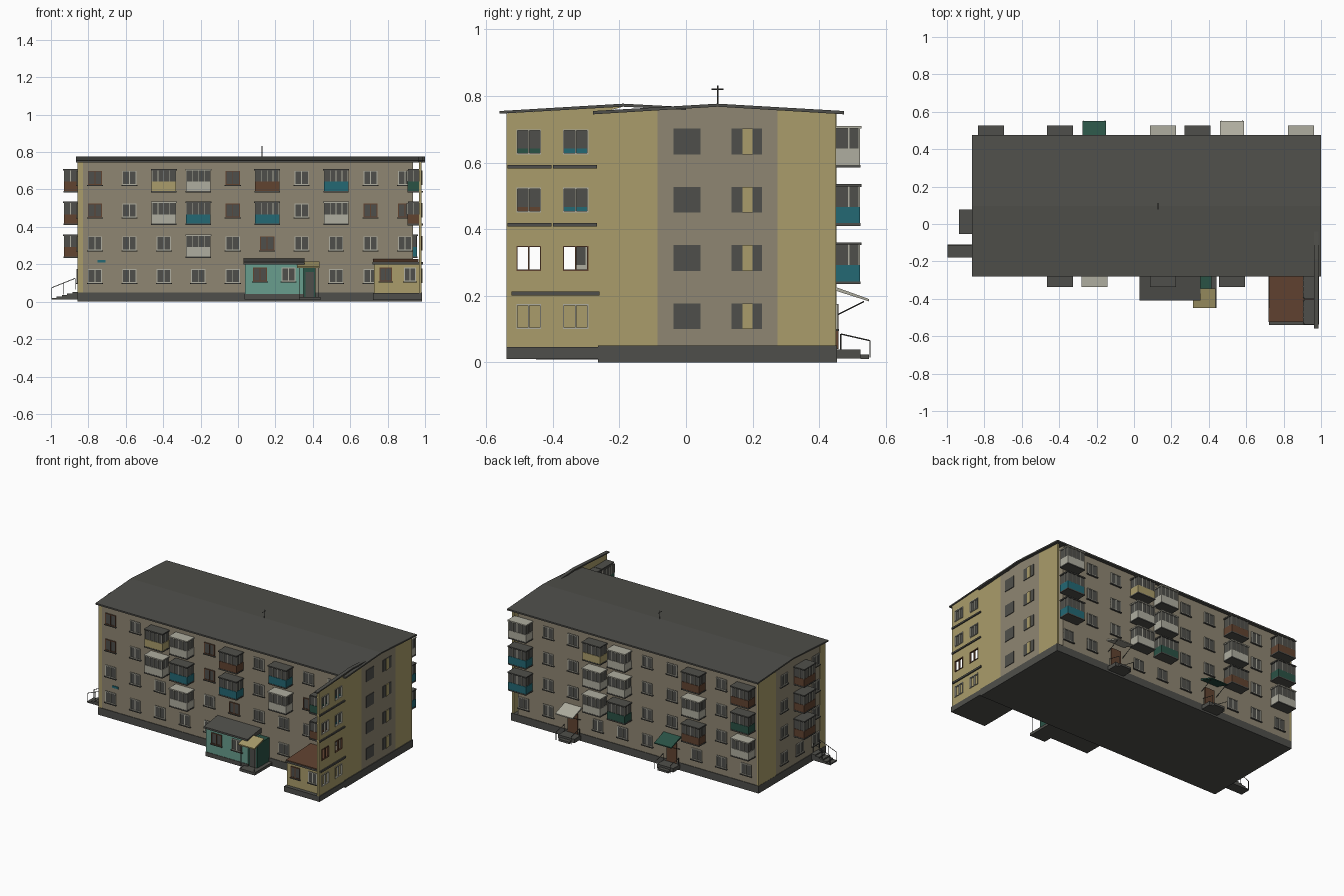
import bpy
import bmesh
from mathutils import Matrix, Vector

if "Cube" in bpy.data.objects:
    bpy.data.objects.remove(bpy.data.objects["Cube"])

COLOURS = {
    "yellow": (.40, .335, .145), "plaster": (.275, .24, .17), "dark": (.078, .078, .07),
    "pale": (.43, .42, .35), "blue": (.017, .14, .175), "brown": (.12, .056, .03),
    "green": (.023, .085, .06), "turquoise": (.14, .34, .27),
}
NAMES = list(COLOURS)
MATERIALS = []
for label, rgb in COLOURS.items():
    mat = bpy.data.materials.new(label)
    mat.use_nodes = True
    mat.diffuse_color = (*rgb, 1)
    shader = mat.node_tree.nodes["Principled BSDF"]
    shader.inputs["Base Color"].default_value = (*rgb, 1)
    shader.inputs["Roughness"].default_value = .9
    MATERIALS.append(mat)


class Part:
    """Collects boxes, prisms and rods into one named object."""

    def __init__(self, name):
        self.name, self.bm = name, bmesh.new()

    def paint(self, verts, colour):
        for face in {f for v in verts for f in v.link_faces}:
            face.material_index = NAMES.index(colour)

    def box(self, xs, ys, zs, colour):
        lo, hi = Vector(map(min, (xs, ys, zs))), Vector(map(max, (xs, ys, zs)))
        m = Matrix.Translation((lo + hi) / 2) @ Matrix.Diagonal((*(hi - lo), 1))
        self.paint(bmesh.ops.create_cube(self.bm, size=1, matrix=m)["verts"], colour)

    def prism(self, xs, profile, colour):
        """Extrudes a (y, z) profile along x."""
        face = self.bm.faces.new([self.bm.verts.new((xs[0], y, z)) for y, z in profile])
        out = bmesh.ops.extrude_face_region(self.bm, geom=[face])["geom"]
        top = [g for g in out if isinstance(g, bmesh.types.BMVert)]
        bmesh.ops.translate(self.bm, verts=top, vec=(xs[1] - xs[0], 0, 0))
        self.paint(top + list(face.verts), colour)

    def rod(self, a, b, colour="dark", r=.002):
        a, b = Vector(a), Vector(b)
        m = Matrix.Translation((a + b) / 2) @ (b - a).to_track_quat("Z", "Y").to_matrix().to_4x4()
        made = bmesh.ops.create_cone(self.bm, cap_ends=True, segments=6, radius1=r,
                                     radius2=r, depth=(b - a).length, matrix=m)
        self.paint(made["verts"], colour)

    def done(self):
        bmesh.ops.recalc_face_normals(self.bm, faces=self.bm.faces)
        mesh = bpy.data.meshes.new(self.name)
        self.bm.to_mesh(mesh)
        self.bm.free()
        for m in MATERIALS:
            mesh.materials.append(m)
        bpy.context.collection.objects.link(bpy.data.objects.new(self.name, mesh))


LEFT, RIGHT, FRONT, BACK = -.855, .98, -.26, .45
END, RIDGE, EAVE, PEAK = .936, .095, .748, .768
FLOORS = [.1, .275, .45, .625]
COLUMNS = [-.765 + .1842 * i for i in range(10)]


def on_side(part, side, us, ds, zs, colour):
    """Box on a facade: us runs along it, ds is the distance outwards."""
    if side in ("front", "back"):
        ys = [FRONT - d if side == "front" else BACK + d for d in ds]
        part.box(us, ys, zs, colour)
    else:
        xs = [LEFT - d if side == "left" else RIGHT + d for d in ds]
        part.box(xs, us, zs, colour)


def window(part, side, u, z, frame="pale", w=.076, h=.075, base=0):
    a, b, t = u - w / 2, u + w / 2, .005
    on_side(part, side, (a, b), (base - .002, base + .003), (z, z + h), "dark")
    for x in (a, u - t / 2, b - t):
        on_side(part, side, (x, x + t), (base, base + .006), (z, z + h), frame)
    for zz in (z, z + h - t):
        on_side(part, side, (a, b), (base, base + .006), (zz, zz + t), frame)
    on_side(part, side, (a - t, b + t), (base, base + .01), (z - .006, z), "dark")


def balcony(part, side, u, z, colour, w=.135, out=.07, base=0):
    a, b, far = u - w / 2, u + w / 2, base + out
    frame = "pale"
    on_side(part, side, (a, b), (base, far), (z, z + .008), "dark")
    on_side(part, side, (a + .002, b - .002), (base, far - .002), (z + .008, z + .057), colour)
    on_side(part, side, (a + .005, b - .005), (base, far - .005), (z + .057, z + .117), "dark")
    for i in range(5):
        x = a + .002 + (w - .008) * i / 4
        on_side(part, side, (x, x + .004), (far - .006, far - .002), (z + .057, z + .117), frame)
    for x in (a + .002, b - .006):
        on_side(part, side, (x, x + .004), (base + out / 2, base + out / 2 + .004),
                (z + .057, z + .117), frame)
    roof = "pale" if colour == "pale" else "dark"
    on_side(part, side, (a - .002, b + .002), (base, far + .002), (z + .117, z + .125), roof)


# Plinth and main body
plinth = Part("plinth")
plinth.box((LEFT - .004, .985), (FRONT - .004, BACK + .004), (0, .05), "dark")
plinth.box((.722, .985), (-.54, FRONT), (.01, .046), "dark")
plinth.done()

body = Part("main_walls")
body.prism((LEFT, END), [(FRONT, .05), (BACK, .05), (BACK, EAVE), (RIDGE, PEAK), (FRONT, EAVE)], "plaster")
body.box((LEFT - .002, -.83), (FRONT - .003, -.2), (.05, EAVE), "yellow")
body.box((LEFT - .003, LEFT + .01), (.27, BACK + .002), (.05, EAVE), "yellow")
body.done()


def gable_z(y, ridge=RIDGE, edge=BACK):
    return PEAK - (PEAK - EAVE) * abs(y - ridge) / abs(edge - ridge)


# Right gable wall in three painted strips
gable = Part("right_gable_wall")
for y0, y1, colour in ((FRONT, -.085, "yellow"), (-.085, .275, "plaster"), (.275, BACK, "yellow")):
    top = [(y, gable_z(y)) for y in (y1, RIDGE, y0) if y0 <= y <= y1]
    gable.prism((.968, RIGHT), [(y0, .05), (y1, .05)] + top, colour)
gable.done()

# Free-standing wing wall with open window holes
wing = Part("wing_wall")
ys = [-.54, -.51, -.435, -.37, -.293, FRONT]
zs = [.046] + [z for f in FLOORS for z in (f, f + .075)] + [EAVE]
for i in range(5):
    for j in range(9):
        if not (i % 2 and j % 2):
            wing.box((.968, RIGHT), ys[i:i + 2], zs[j:j + 2], "yellow")
wing.prism((.968, RIGHT), [(-.54, EAVE), (FRONT, EAVE), (-.19, PEAK)], "yellow")
for i in (1, 3):
    for z in FLOORS:
        frame = "brown" if z == FLOORS[1] else "pale"
        middle = (ys[i] + ys[i + 1]) / 2
        for y in (ys[i], middle - .002, ys[i + 1] - .004):
            wing.box((.972, .984), (y, y + .004), (z, z + .075), frame)
        for zz in (z, z + .071):
            wing.box((.972, .984), ys[i:i + 2], (zz, zz + .004), frame)
wing.done()

# Roofs
roof = Part("roof")
roof.prism((-.866, 1), [(-.28, .745), (RIDGE, PEAK), (.475, .745), (.475, .755), (RIDGE, .777), (-.28, .755)], "dark")
roof.prism((.962, .986), [(-.56, .747), (-.19, PEAK), (0, .758), (0, .767), (-.19, .777), (-.56, .755)], "dark")
roof.done()

antenna = Part("roof_antenna")
antenna.rod((.128, RIDGE, .77), (.128, RIDGE, .832))
antenna.rod((.128, RIDGE - .018, .82), (.128, RIDGE + .018, .82))
antenna.done()

# Long facades: small letters are windows, capitals are balconies
CODES = {"p": "pale", "b": "brown", "W": "pale", "Y": "yellow", "N": "brown", "T": "blue", "G": "green"}
FACADES = {
    "front": ["ppppp..pp.", "pppWpbpppp", "bpWTbTpWbb", "bpYWbNpTpp"],
    "back": ["ppp.ppp.pp", "WpNppGWppT", "GpWppWWppT", "NpNppWYppW"],
}
for side, rows in FACADES.items():
    glass, loggias = Part(side + "_windows"), Part(side + "_balconies")
    for z, row in zip(FLOORS, rows):
        for u, code in zip(COLUMNS, row):
            if code.isupper():
                balcony(loggias, side, u, z - .04, CODES[code], out=.075)
            elif code != ".":
                window(glass, side, u, z, CODES[code])
    glass.done()
    loggias.done()

# End facades
ends, left_loggias, wing_loggias = Part("end_windows"), Part("left_balconies"), Part("wing_balconies")
for level, z in enumerate(FLOORS):
    on_side(ends, "right", (-.038, .044), (-.002, .004), (z, z + .077), "dark")
    on_side(ends, "right", (.137, .229), (-.002, .004), (z, z + .077), "dark")
    on_side(ends, "right", (.17, .2), (0, .006), (z, z + .077), "yellow")
    window(ends, "left", .18, z)
    window(ends, "left", -.155, z, base=.002)
    if level:
        balcony(left_loggias, "left", .012, z - .04, "brown", w=.125, out=.078)
    else:
        window(ends, "left", .012, z)
    if level > 1:
        for y, colour in ((-.47, "green" if level > 2 else "brown"), (-.334, "blue")):
            balcony(wing_loggias, "right", y, z - .04, colour, w=.128, out=-.06, base=-.012)
            wing_loggias.box((.905, .988), (y - .066, y + .066), (z - .042, z - .032), "dark")
for part in (ends, left_loggias, wing_loggias):
    part.done()

# Yellow annex at the front right
annex = Part("yellow_annex")
annex.box((.727, .97), (-.515, FRONT), (.046, .2), "yellow")
annex.box((.72, .988), (-.525, FRONT), (.2, .212), "dark")
annex.prism((.722, .966), [(-.522, .212), (FRONT, .212), (FRONT, .228), (-.522, .217)], "brown")
for x in (.79, .92):
    window(annex, "front", x, .108, "brown" if x < .8 else "pale", w=.065, base=.255)
annex.done()

# Turquoise annex with green porch
shop = Part("turquoise_annex")
shop.box((.037, .35), (-.395, FRONT), (.04, .2), "turquoise")
shop.box((.035, .352), (-.398, FRONT), (.012, .04), "dark")
shop.prism((.03, .356), [(-.408, .2), (FRONT, .2), (FRONT, .232), (-.408, .212)], "dark")
for x in (.118, .27):
    window(shop, "front", x, .108, "brown" if x < .2 else "pale", base=.135)
shop.box((.35, .415), (-.385, FRONT), (.02, .185), "green")
shop.box((.36, .405), (-.389, -.38), (.025, .16), "dark")
shop.prism((.315, .437), [(-.45, .18), (-.345, .208), (-.345, .216), (-.45, .188)], "yellow")
shop.box((.325, .44), (-.45, FRONT), (.008, .026), "dark")
for x in (.33, .43):
    shop.rod((x, -.44, .02), (x, -.44, .185))
shop.done()

# Back entrances
for x, colour, name in ((COLUMNS[3], "green", "green"), (COLUMNS[7], "pale", "pale")):
    door = Part(name + "_back_entrance")
    door.box((x - .036, x + .036), (BACK, BACK + .008), (.04, .175), "brown")
    door.box((x - .06, x + .06), (BACK, .525), (.012, .038), "dark")
    door.box((x - .04, x + .04), (.525, .55), (.01, .024), "dark")
    door.prism((x - .064, x + .064), [(BACK, .215), (.55, .183), (.55, .19), (BACK, .226)], colour)
    for u in (x - .057, x + .057):
        door.rod((u, BACK, .14), (u, .535, .183))
        door.rod((u, .465, .085), (u, .553, .065))
        door.rod((u, .553, .015), (u, .553, .065))
        door.rod((u, .465, .035), (u, .465, .085))
    door.done()

# Left side stairs with railings
stairs = Part("left_stairs")
for i in range(5):
    stairs.box((-.998 + .028 * i, LEFT), (-.18, -.11), (.012 + .008 * i, .02 + .008 * i), "dark")
for y in (-.178, -.112):
    stairs.rod((-.995, y, .075), (-.87, y, .125))
    for x, z in ((-.995, .075), (-.935, .099), (-.87, .125)):
        stairs.rod((x, y, z - .06), (x, y, z))
stairs.done()

# Small blue plate on the front wall
plate = Part("wall_plate")
plate.box((-.752, -.708), (FRONT - .005, FRONT), (.21, .224), "blue")
plate.done()
